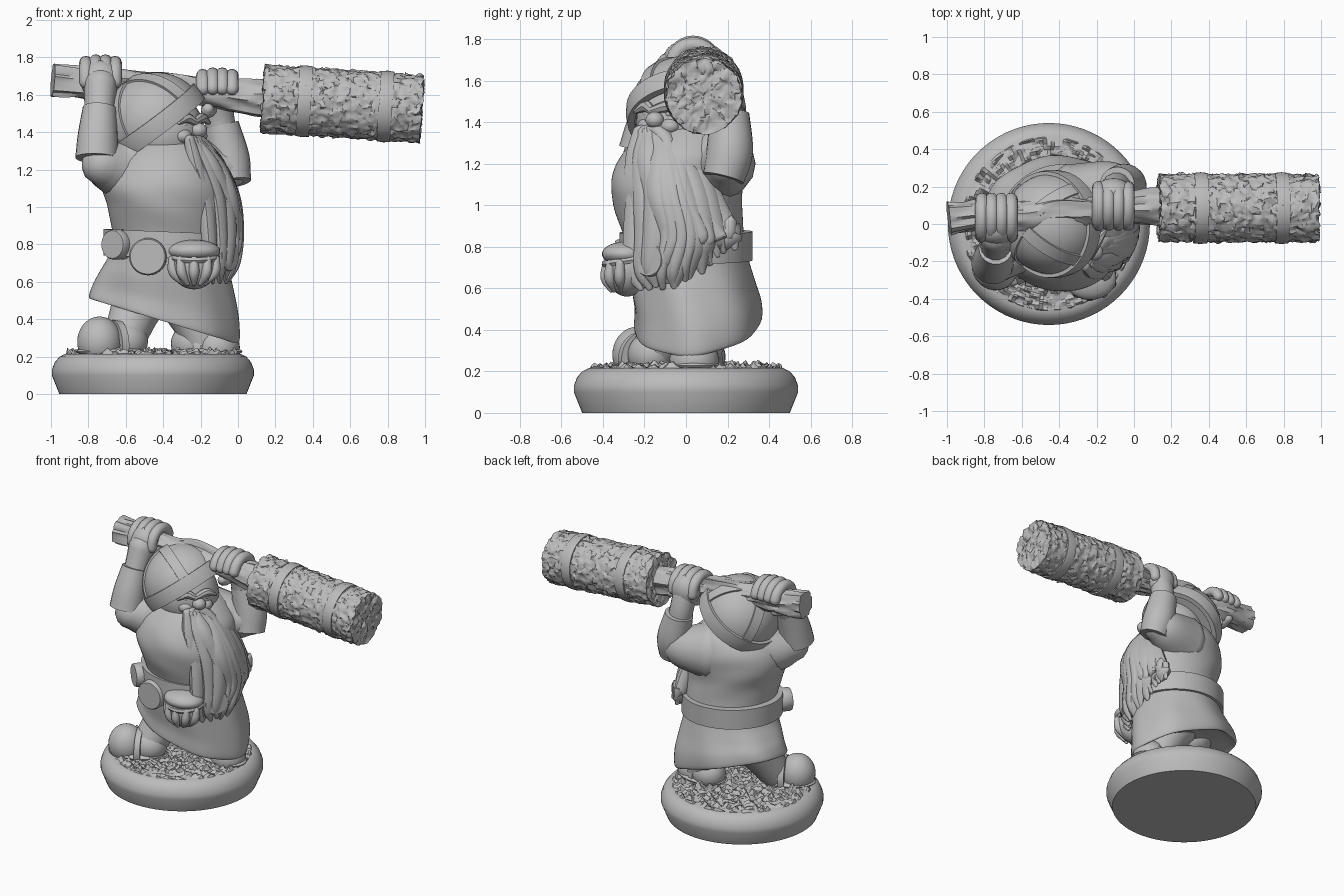
import bpy, bmesh, math, random
from mathutils import Vector, Matrix, noise

random.seed(4)
if "Cube" in bpy.data.objects:
    bpy.data.objects.remove(bpy.data.objects["Cube"])

stone = bpy.data.materials.new("plain grey")
stone.use_nodes = True
GREY = (0.5, 0.5, 0.5, 1)
stone.diffuse_color = GREY
stone.node_tree.nodes["Principled BSDF"].inputs["Base Color"].default_value = GREY
TAU = math.tau


def finish(name, bm, angle=40):
    bmesh.ops.recalc_face_normals(bm, faces=bm.faces)
    mesh = bpy.data.meshes.new(name)
    bm.to_mesh(mesh)
    bm.free()
    mesh.materials.append(stone)
    ob = bpy.data.objects.new(name, mesh)
    bpy.context.collection.objects.link(ob)
    bpy.ops.object.select_all(action='DESELECT')
    ob.select_set(True)
    bpy.context.view_layer.objects.active = ob
    bpy.ops.object.shade_smooth_by_angle(angle=math.radians(angle))


def skin(name, rings, angle=40, closed=False):
    """Bridge equal rings of points, capping both ends."""
    bm = bmesh.new()
    vs = [[bm.verts.new(p) for p in ring] for ring in rings]
    n = len(vs[0])
    pairs = list(zip(vs, vs[1:])) + ([(vs[-1], vs[0])] if closed else [])
    for a, b in pairs:
        for i in range(n):
            j = (i + 1) % n
            bm.faces.new((a[i], a[j], b[j], b[i]))
    if not closed:
        bm.faces.new(vs[0])
        bm.faces.new(vs[-1])
    finish(name, bm, angle)


def spline(pts, steps=6):
    """Smooth path through points of any dimension."""
    p = [Vector(q) for q in pts]
    p = [2 * p[0] - p[1]] + p + [2 * p[-1] - p[-2]]
    out = []
    for a, b, c, d in zip(p, p[1:], p[2:], p[3:]):
        for k in range(steps):
            t = k / steps
            out.append(0.5 * (2 * b + (c - a) * t + (2 * a - 5 * b + 4 * c - d) * t * t
                              + (3 * b - a - 3 * c + d) * t ** 3))
    return out + [p[-2]]


def sweep(name, pts, flat=1, n=14, ref=(0, 0, 1), grain=0, ends=True, steps=6):
    """Tube along (x, y, z, radius) points; flat squashes it along ref."""
    path = spline(pts, steps)
    rings = []
    for i, q in enumerate(path):
        t = (path[min(i + 1, len(path) - 1)] - path[max(i - 1, 0)]).to_3d().normalized()
        s = t.cross(Vector(ref)).normalized()
        u = s.cross(t)
        c, r = q.to_3d(), max(q.w, 0.004)
        caps = [(0, 1)]
        if ends and i == 0:
            caps = [(-0.85, 0.3), (-0.7, 0.6), (-0.4, 0.88), (0, 1)]
        elif ends and i == len(path) - 1:
            caps = [(0, 1), (0.4, 0.88), (0.7, 0.6), (0.85, 0.3)]
        for off, k in caps:
            ring = []
            for j in range(n):
                a = TAU * j / n
                g = 1 + grain * noise.noise((c.x * 5, 3 * math.cos(a), 3 * math.sin(a)))
                ring.append(c + t * off * r * flat + r * k * g * (s * math.cos(a) + u * flat * math.sin(a)))
            rings.append(ring)
    skin(name, rings)


def ball(name, at, size, turn=0):
    bm = bmesh.new()
    bmesh.ops.create_uvsphere(bm, u_segments=28, v_segments=18, radius=1)
    m = Matrix.Translation(at) @ Matrix.Rotation(turn, 4, 'Z') @ Matrix.Diagonal((*size, 1))
    bmesh.ops.transform(bm, matrix=m, verts=bm.verts)
    finish(name, bm)


def lathe(name, profile, origin, axis, n=48, rough=0, closed=False):
    """Spin (radius, height) points around an axis, optionally chipped by noise."""
    rot = Vector(axis).to_track_quat('Z', 'Y')
    rings = []
    for r, h in profile:
        ring = []
        for j in range(n):
            a = TAU * j / n
            p = Vector((r * math.cos(a), r * math.sin(a), h))
            if rough:
                p += rough * (noise.noise_vector(p * 28) + noise.noise_vector(p * 55) * 0.7)
            ring.append(Vector(origin) + rot @ p)
        rings.append(ring)
    skin(name, rings, closed=closed)


# Round base and rubble
CX = -0.455
lathe("base", [(0.5, 0), (0.54, 0.1), (0.54, 0.13), (0.525, 0.17), (0.5, 0.2), (0.47, 0.215), (0.1, 0.215)],
      (CX, 0, 0), (0, 0, 1), 72)
rings = []
for k in range(44):
    r = 0.47 * (1 - k / 44)
    ring = []
    for j in range(130):
        p = Vector((CX + r * math.cos(TAU * j / 130), r * math.sin(TAU * j / 130), 0))
        p.z = 0.2 if k == 0 else 0.218 + 0.05 * max(noise.noise(p * 30), -0.1)
        ring.append(p)
    rings.append(ring)
skin("rubble", rings, 30)


# Tunic, lofted from (height, left, right, front, back, hem slant)
def body_rings(rows, grow=0, fold=0.016, n=80):
    rings = []
    for z, x0, x1, y0, y1, slant in spline(rows, 6):
        ring = []
        for j in range(n):
            a = TAU * j / n
            skirt = max(0, min(1, (0.8 - z) * 5))
            chest = max(0, min(1, (z - 0.88) * 8, (1.3 - z) * 8))
            f = 1 + fold * (skirt * math.sin(7 * a + z * 5) + 0.6 * chest * math.sin(22 * z + 5 * math.cos(a)))
            x = (x0 + x1) / 2 + ((x1 - x0) / 2 + grow) * math.cos(a) * f
            y = (y0 + y1) / 2 + ((y1 - y0) / 2 + grow) * math.sin(a) * f
            ring.append(Vector((x, y, z - slant * (x + 0.42 - 0.45 * max(y, 0)))))
        rings.append(ring)
    return rings


skin("tunic", body_rings([
    (0.46, -0.60, -0.14, -0.10, 0.2, 0.3), (0.42, -0.75, -0.05, -0.22, 0.32, 0.3),
    (0.40, -0.80, 0.0, -0.25, 0.36, 0.3), (0.50, -0.78, 0.0, -0.25, 0.36, 0.22),
    (0.62, -0.74, -0.03, -0.27, 0.33, 0.1), (0.74, -0.69, -0.06, -0.28, 0.3, 0.02),
    (0.85, -0.67, -0.05, -0.3, 0.28, 0), (1.0, -0.70, -0.05, -0.35, 0.27, 0),
    (1.12, -0.73, -0.05, -0.36, 0.28, 0), (1.24, -0.71, -0.07, -0.31, 0.28, 0),
    (1.34, -0.61, -0.15, -0.22, 0.24, 0), (1.42, -0.5, -0.25, -0.1, 0.14, 0)]), 60)
belt = (-0.69, -0.06, -0.29, 0.29, 0.04)
skin("belt", body_rings([(0.73, *belt), (0.75, *belt), (0.85, *belt), (0.87, *belt)], 0.03, 0))

# Belt discs, pouch and its fringe
for name, at, out, r in (("small_disc", (-0.635, -0.2, 0.8), (-0.8, -1, 0), 0.08),
                         ("flask", (-0.48, -0.28, 0.735), (-0.05, -1, 0), 0.1),
                         ("side_disc", (-0.09, -0.15, 0.74), (1, -0.7, 0), 0.085)):
    lathe(name, [(r * 0.8, -0.05), (r, -0.03), (r, 0.05), (r * 0.93, 0.06), (r * 0.2, 0.06)], at, out, 32)
POUCH = Vector((-0.235, -0.285, 0.69))
ball("pouch", POUCH, (0.125, 0.10, 0.13))
ball("pouch_flap", POUCH + Vector((0, -0.005, 0.075)), (0.14, 0.115, 0.06))
lathe("pouch_rim", [(0.1, -0.012), (0.13, -0.015), (0.138, 0), (0.13, 0.015), (0.1, 0.012)],
      POUCH + Vector((0, 0.015, 0.045)), (0, -0.15, 1), closed=True)
for k in range(5):
    a = math.radians(-70 + 35 * k)
    s, c = math.sin(a), math.cos(a)
    sweep("pouch_fringe", [(*(POUCH + Vector((0.125 * s, -0.095 * c, 0.03))), 0.022),
                           (*(POUCH + Vector((0.115 * s, -0.1 * c, -0.04))), 0.028),
                           (*(POUCH + Vector((0.06 * s, -0.075 * c, -0.1))), 0.012)], n=10, ref=(1, 0.3, 0), steps=4)

# Legs and boots
sweep("right_leg", [(-0.5, 0, 0.56, 0.16), (-0.56, -0.08, 0.42, 0.13), (-0.62, -0.17, 0.26, 0.11)], ref=(0, 1, 0))
sweep("left_leg", [(-0.3, 0.08, 0.54, 0.16), (-0.23, 0.07, 0.4, 0.13), (-0.17, 0.06, 0.25, 0.11)], ref=(0, 1, 0))
for side, toe, heel, turn, h in (("right", (-0.74, -0.235, 0.28), (-0.6, -0.17, 0.28), 0.35, 0.135),
                                 ("left", (-0.11, 0.04, 0.25), (-0.24, 0.08, 0.27), -0.2, 0.115)):
    toe, heel = Vector(toe), Vector(heel)
    ball(side + "_boot_toe", toe, (0.12, 0.12, h), turn)
    ball(side + "_boot_heel", heel, (0.12, 0.11, 0.11), turn)
    lathe(side + "_boot_strap", [(0.1, -0.02), (h, -0.02), (h, 0.02), (0.1, 0.02)],
          toe.lerp(heel, 0.6) - Vector((0, 0, 0.02)), toe - heel, closed=True)
    mid = toe.lerp(heel, 0.45)
    ball(side + "_boot_sole", (mid.x, mid.y, 0.228), (0.195, 0.128, 0.03), turn)

# Head, helmet and face
HEAD = Vector((-0.435, 0, 1.45))
UP = Vector((-0.6, -0.06, 0.8)).normalized()
FRONT = Vector((0.72, -0.55, 0))
FRONT = (FRONT - UP * FRONT.dot(UP)).normalized()
SIDE = UP.cross(FRONT)
ball("head", (-0.39, -0.03, 1.4), (0.21, 0.21, 0.22))
dome = [(0.25, -0.03)] + [(0.27 * math.cos(a * TAU / 64), 0.27 * math.sin(a * TAU / 64)) for a in range(16)]
lathe("helmet", dome + [(0.004, 0.27)], HEAD, UP)
lathe("helmet_band", [(0.25, -0.05), (0.285, -0.05), (0.29, 0), (0.285, 0.05), (0.25, 0.05)],
      HEAD, UP, closed=True)
for name, d in (("crest_strap", FRONT), ("cross_strap", SIDE)):
    w = UP.cross(d) * 0.035
    rings = []
    for k in range(25):
        out = d * math.cos(k * TAU / 48) + UP * math.sin(k * TAU / 48)
        rings.append([HEAD + out * r + w * s for r, s in ((0.25, -1), (0.28, -1), (0.28, 1), (0.25, 1))])
    skin(name, rings)
ball("nose", (-0.21, -0.15, 1.41), (0.045, 0.045, 0.04), -0.6)
for s, name in ((-1, "right"), (1, "left")):
    eye = Vector((-0.235, -0.14, 1.44)) + Vector((0.55, 0.72, 0)) * 0.075 * s
    ball(name + "_eye", eye - Vector((0.015, -0.01, 0)), (0.025, 0.025, 0.02))
    ball(name + "_cheek", eye - Vector((0.02, -0.01, 0.06)), (0.05, 0.05, 0.04))
    sweep(name + "_brow", [(-0.23, -0.165, 1.455, 0.02), (*(eye + Vector((0, 0, 0.035))), 0.028),
                           (*(eye + Vector((0.04 * s, 0.05 * s, 0.01))), 0.01)], n=8)

# Beard: broad locks beneath, finer locks above
for layer, count in ((0, 9), (1, 11)):
    for k in range(count):
        t = -1 + 2 * k / (count - 1)
        lift = 0.03 * layer
        w = 0.036 if layer else 0.075
        j = random.uniform(-0.015, 0.015)
        y = -0.04 + 0.2 * t + j
        right = max(t, 0)
        back = 0.14 * t * t if t < 0 else 0.07 * t * t
        tip = 0.59 + 0.16 * right + random.uniform(0, 0.05) * (1 + layer)
        sweep("beard_lock", [
            (-0.23 + lift - 0.03 * t * t, -0.11 + 0.1 * t, 1.36, w * 0.6),
            (-0.115 + lift - back * 0.8, -0.09 + 0.12 * t + j, 1.22, w),
            (-0.04 + lift - back, -0.06 + 0.16 * t - j, 1.05, w * 1.05),
            (-0.02 + lift - back, y + 0.02, 0.86, w),
            (-0.035 + lift - back * 0.8, y * 0.9 - 0.02 + 0.08 * right, tip + 0.09, w * 0.75),
            (-0.05 - back * 0.6, y * 0.75 - 0.03 + 0.14 * right, tip, 0.014)],
            0.65, 10, ref=(1, 0, 0), steps=5)
for s, name in ((-1, "right"), (1, "left")):
    d = Vector((0.55, 0.72, 0)) * s
    q = Vector((-0.21, -0.15, 1.37))
    sweep(name + "_moustache", [(*q, 0.03), (*(q + d * 0.08 + Vector((0.01, 0, -0.07))), 0.04),
                                (*(q + d * 0.13 + Vector((0.08, -0.02, -0.22))), 0.035),
                                (*(q + d * 0.12 + Vector((0.13, 0, -0.4))), 0.008)], 0.8, 10, ref=(1, 0, 0))

# Arms: upper arm, open cuff, forearm
sweep("right_upper_arm", [(-0.5, -0.03, 1.22, 0.2), (-0.64, -0.12, 1.21, 0.16), (-0.73, -0.2, 1.23, 0.115)])
sweep("left_upper_arm", [(-0.3, 0.13, 1.2, 0.2), (-0.14, 0.19, 1.2, 0.15), (-0.04, 0.2, 1.21, 0.11)])
sweep("right_sleeve", [(-0.755, -0.21, 1.26, 0.115), (-0.75, -0.18, 1.38, 0.107), (-0.74, -0.13, 1.53, 0.09)],
      ref=(0, 1, 0), n=24, ends=False)
sweep("left_sleeve", [(-0.03, 0.18, 1.13, 0.1), (-0.05, 0.21, 1.26, 0.112), (-0.09, 0.21, 1.44, 0.095)],
      ref=(0, 1, 0), n=24, ends=False)
sweep("right_forearm", [(-0.75, -0.17, 1.4, 0.08), (-0.74, -0.11, 1.54, 0.082), (-0.735, -0.06, 1.66, 0.09)], ref=(0, 1, 0))
sweep("left_forearm", [(-0.08, 0.2, 1.36, 0.08), (-0.1, 0.19, 1.48, 0.08), (-0.11, 0.16, 1.6, 0.08)], ref=(0, 1, 0))

# Hammer handle and gripping hands
sweep("handle", [(-0.99, 0.03, 1.68, 0.088), (-0.8, 0.05, 1.665, 0.082), (-0.6, 0.04, 1.655, 0.075),
                 (-0.4, 0.07, 1.64, 0.08), (-0.2, 0.07, 1.62, 0.07), (0.0, 0.09, 1.595, 0.083), (0.18, 0.09, 1.58, 0.095)],
      n=32, grain=0.3, ends=False, steps=8)
for side, x, y, z, turn in (("right", -0.735, 0.035, 1.675, 1), ("left", -0.11, 0.095, 1.605, -1)):
    ball(side + "_palm", (x, y - 0.065 * turn, z), (0.105, 0.085, 0.11))
    for k in range(4):
        fx = x + (k - 1.5) * 0.052
        lift = 0.008 if k in (1, 2) else 0
        arc = [math.radians(a) for a in (185, 150, 115, 80, 45, 15)]
        sweep(side + "_finger", [(fx, y + turn * 0.1 * math.cos(a), z + (0.098 + lift) * math.sin(a), 0.036) for a in arc],
              n=12, ref=(1, 0, 0), steps=3)
    sweep(side + "_thumb", [(x - 0.03, y - 0.08 * turn, z - 0.06, 0.045), (x - 0.05, y - 0.02, z - 0.09, 0.04),
                            (x - 0.05, y + 0.05 * turn, z - 0.08, 0.032)], n=10, ref=(1, 0, 0))

# Rough hammer head with two smooth hoops
START, AXIS, LENGTH = Vector((0.135, 0.085, 1.58)), Vector((0.85, 0, -0.055)), 0.847
cap = [0.006 + 0.174 * k / 14 for k in range(14)]
profile = [(r, 0) for r in cap] + [(0.18, LENGTH * k / 80) for k in range(81)] + [(r, LENGTH) for r in reversed(cap)]
lathe("hammer_head", profile, START, AXIS, 110, rough=0.013)
for h in (0.22, 0.655):
    lathe("hammer_hoop", [(0.16, h - 0.036), (0.188, h - 0.036), (0.192, h), (0.188, h + 0.036), (0.16, h + 0.036)],
          START, AXIS, closed=True)
